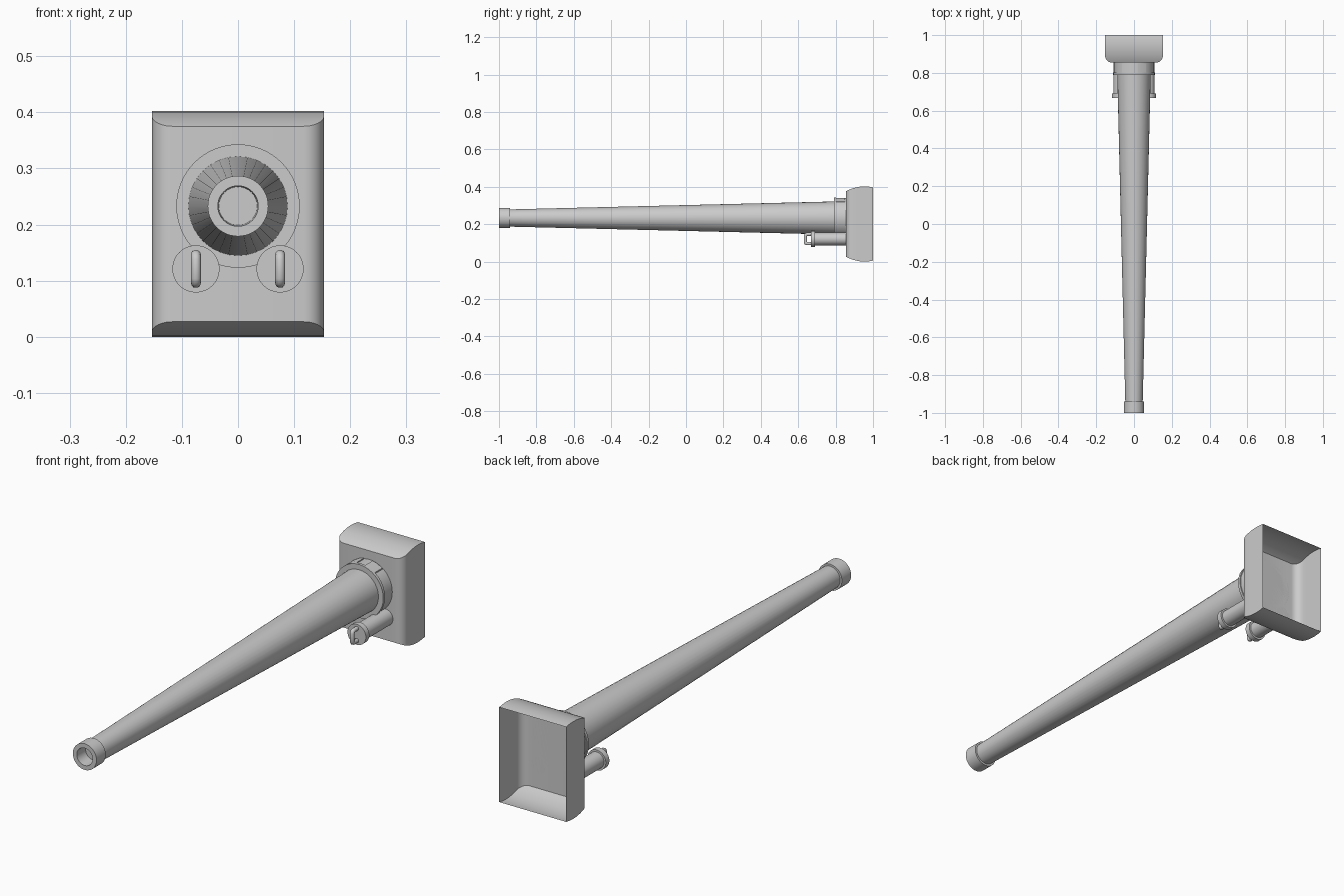
import bpy, bmesh, math
from mathutils import Vector

if "Cube" in bpy.data.objects:
    bpy.data.objects.remove(bpy.data.objects["Cube"])

grey = bpy.data.materials.new("light_grey")
grey.diffuse_color = (0.6, 0.6, 0.6, 1)
grey.use_nodes = True
grey.node_tree.nodes["Principled BSDF"].inputs["Base Color"].default_value = grey.diffuse_color


def make(name, verts, faces, smooth=True, fix=True):
    me = bpy.data.meshes.new(name)
    me.from_pydata(verts, [], faces)
    me.materials.append(grey)
    ob = bpy.data.objects.new(name, me)
    bpy.context.collection.objects.link(ob)
    if fix:
        bm = bmesh.new()
        bm.from_mesh(me)
        bmesh.ops.recalc_face_normals(bm, faces=bm.faces)
        bm.to_mesh(me)
        bm.free()
    if smooth:
        bpy.context.view_layer.objects.active = ob
        ob.select_set(True)
        bpy.ops.object.shade_smooth_by_angle(angle=math.radians(30))
        ob.select_set(False)
    return ob


def lathe(name, profile, x, z, n=32, smooth=True):
    """Turn (y, radius) points about a y-parallel axis and cap both ends."""
    verts = [(x + r * math.sin(2 * math.pi * i / n), y, z + r * math.cos(2 * math.pi * i / n))
             for y, r in profile for i in range(n)]
    faces = [(k * n + i, k * n + (i + 1) % n, (k + 1) * n + (i + 1) % n, (k + 1) * n + i)
             for k in range(len(profile) - 1) for i in range(n)]
    faces += [tuple(range(n)), tuple(range((len(profile) - 1) * n, len(profile) * n))]
    return make(name, verts, faces, smooth)


AXIS = 0.233      # height of the barrel axis
FRONT = 0.855     # front face of the shield

# Shield: open-backed shell lofted from rectangles, rounded on all four sides
steps = [FRONT + 0.035 * (1 - math.cos(math.pi / 2 * i / 6)) for i in range(7)]
steps += [0.91, 0.93, 0.955, 0.98, 1.0]
verts, faces = [], []
for y in steps:
    t = max(0, 0.89 - y)
    w = 0.118 + math.sqrt(max(0, 0.035 ** 2 - t ** 2))
    inset = 0.2 - math.sqrt(0.2 ** 2 - (y - 0.955) ** 2)
    hi, lo = 0.402 - inset, inset
    verts += [(-w, y, lo), (w, y, lo), (w, y, hi), (-w, y, hi)]
faces.append((0, 1, 2, 3))
for k in range(len(steps) - 1):
    for i in range(4):
        j = (i + 1) % 4
        faces.append((4 * k + j, 4 * k + i, 4 * k + 4 + i, 4 * k + 4 + j))
make("shield", verts, faces, fix=False)

# Tapered barrel, and muzzle ring with a bore
lathe("barrel", [(-0.945, 0.046), (FRONT, 0.09)], 0, AXIS)
lathe("muzzle_ring", [(-0.94, 0.034), (-1.0, 0.036), (-1.0, 0.054), (-0.94, 0.054), (-0.94, 0.045)],
      0, AXIS, 48)

# Collar with a front lip and two raised pads on top
lathe("collar", [(0.79, 0.088), (0.79, 0.11), (0.802, 0.11), (0.802, 0.106), (FRONT, 0.106)],
      0, AXIS, 64)
for side in (-1, 1):
    pad = []
    for y in (0.802, 0.85):
        for r in (0.1, 0.11):
            for x in (0.02, 0.042, 0.064):
                pad.append((side * x, y, AXIS + math.sqrt(r * r - x * x)))
    quads = [(3, 4, 10, 9), (4, 5, 11, 10), (0, 1, 7, 6), (1, 2, 8, 7), (0, 3, 9, 6), (2, 5, 11, 8),
             (0, 1, 4, 3), (1, 2, 5, 4), (6, 7, 10, 9), (7, 8, 11, 10)]
    make("collar_pad", pad, quads)

# Two lower cylinders with end flanges and round-bar handles
for side in (-1, 1):
    x, z = side * 0.075, 0.121
    lathe("lower_cylinder", [(0.68, 0.034), (FRONT, 0.034)], x, z)
    lathe("cylinder_flange", [(0.667, 0.042), (0.69, 0.042)], x, z, 48)
    path = [(0.67, -0.025)]
    path += [(0.647 - 0.009 * math.sin(a), -0.016 - 0.009 * math.cos(a))
             for a in (0, math.pi / 4, math.pi / 2)]
    path += [(y, -h) for y, h in reversed(path)]
    cu = bpy.data.curves.new("handle", 'CURVE')
    cu.dimensions = '3D'
    cu.bevel_depth = 0.009
    cu.bevel_resolution = 3
    cu.use_fill_caps = True
    sp = cu.splines.new('POLY')
    sp.points.add(len(path) - 1)
    for p, (y, h) in zip(sp.points, path):
        p.co = (x, y, z + h, 1)
    cu.materials.append(grey)
    ob = bpy.data.objects.new("handle", cu)
    bpy.context.collection.objects.link(ob)
